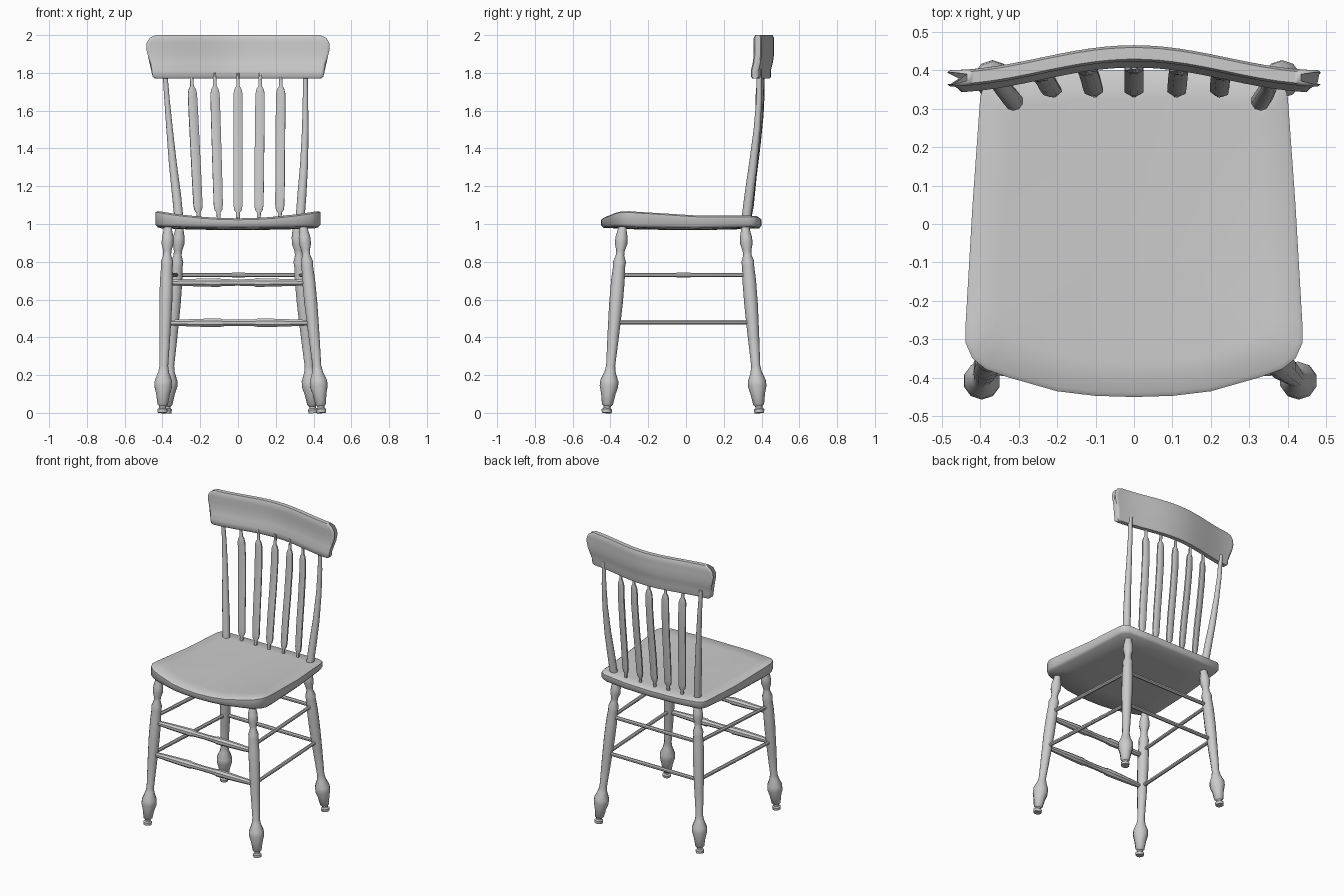
import bpy, bmesh, math
from mathutils import Vector

if "Cube" in bpy.data.objects:
    bpy.data.objects.remove(bpy.data.objects["Cube"])


def finish(name, bm, angle=40):
    bmesh.ops.recalc_face_normals(bm, faces=bm.faces)
    me = bpy.data.meshes.new(name)
    bm.to_mesh(me)
    bm.free()
    ob = bpy.data.objects.new(name, me)
    bpy.context.collection.objects.link(ob)
    bpy.ops.object.select_all(action='DESELECT')
    ob.select_set(True)
    bpy.context.view_layer.objects.active = ob
    bpy.ops.object.shade_smooth_by_angle(angle=math.radians(angle))
    return ob


def loft(bm, rings):
    """Skin a list of closed rings of points and cap both ends."""
    rings = [[bm.verts.new(p) for p in ring] for ring in rings]
    n = len(rings[0])
    for a, b in zip(rings, rings[1:]):
        for i in range(n):
            j = (i + 1) % n
            bm.faces.new((a[i], a[j], b[j], b[i]))
    bm.faces.new(rings[0])
    bm.faces.new(rings[-1])


def turned(name, path, sides=10, twist=0, angle=40):
    """Spindle through (centre, radius, depth radius) stations."""
    axis = (Vector(path[-1][0]) - Vector(path[0][0])).normalized()
    side = Vector((1, 0, 0)) if abs(axis.z) > 0.5 else Vector((0, 0, 1))
    u = (side - axis * side.dot(axis)).normalized()
    v = axis.cross(u)
    u, v = (u * math.cos(twist) + v * math.sin(twist),
            v * math.cos(twist) - u * math.sin(twist))
    rings = []
    for c, ra, rb in path:
        angs = [2 * math.pi * (i + 0.5) / sides for i in range(sides)]
        rings.append([Vector(c) + u * ra * math.cos(t) + v * rb * math.sin(t) for t in angs])
    bm = bmesh.new()
    loft(bm, rings)
    return finish(name, bm, angle)


# Seat: outline rings scaled inward over a dished top and a slightly bowed underside
half = [(0.10, -0.447), (0.20, -0.435), (0.33, -0.398), (0.385, -0.378), (0.42, -0.35),
        (0.438, -0.31), (0.438, -0.26), (0.42, 0.05), (0.40, 0.33), (0.39, 0.365),
        (0.36, 0.385), (0.20, 0.397)]
outline = [(0, -0.45)] + half + [(0, 0.40)] + [(-x, y) for x, y in reversed(half)]


def seat_top(x, y):
    return 1.03 + (x / 0.44) ** 2 * (0.018 + 0.024 * min(1, max(0, -y / 0.33)))


def seat_bottom(x, y):
    return 0.967 + 0.012 * (x / 0.44) ** 2 + 0.012 * (y / 0.42) ** 2


def seat_ring(s, f, dz):
    return [(x * s, y * s, f(x * s, y * s) + dz) for x, y in outline]


bm = bmesh.new()
loft(bm, [seat_ring(s, seat_top, 0) for s in (0.05, 0.3, 0.55, 0.8, 0.975)]
     + [seat_ring(1, seat_top, -0.008), seat_ring(1, seat_bottom, 0.014)]
     + [seat_ring(s, seat_bottom, 0) for s in (0.97, 0.6, 0.05)])
finish("seat", bm, 50)

# Legs: one turned profile along four splayed centre lines (top at z=1, foot at z=0)
leg_profile = [(1.0, 0.022), (0.965, 0.024), (0.93, 0.032), (0.895, 0.033), (0.86, 0.023),
               (0.835, 0.022), (0.80, 0.034), (0.775, 0.032), (0.70, 0.036), (0.58, 0.036),
               (0.42, 0.031), (0.25, 0.024), (0.215, 0.030), (0.17, 0.048), (0.14, 0.049),
               (0.10, 0.038), (0.045, 0.029), (0.035, 0.019), (0.025, 0.019), (0.018, 0.028),
               (0.0, 0.026)]
legs = {
    "front_left_leg": ((-0.370, -0.335), (-0.400, -0.42)),
    "front_right_leg": ((0.345, -0.335), (0.442, -0.42)),
    "back_left_leg": ((-0.308, 0.312), (-0.378, 0.388)),
    "back_right_leg": ((0.308, 0.312), (0.398, 0.388)),
}


def on_leg(name, z):
    top, foot = (Vector(p) for p in legs[name])
    p = foot.lerp(top, z)
    return Vector((p.x, p.y, z))


for name in legs:
    turned(name, [(on_leg(name, z), r, r) for z, r in leg_profile])

# Stretchers: plain rods at sides and back, turned ones in front
plain = [(0, 0.012), (0.5, 0.013), (1, 0.012)]
fancy = [(0, 0.014), (0.08, 0.018), (0.25, 0.023), (0.37, 0.025), (0.39, 0.020), (0.5, 0.018),
         (0.61, 0.020), (0.63, 0.025), (0.75, 0.023), (0.92, 0.018), (1, 0.014)]
for label, a, b, levels, prof in (
        ("left", "front_left_leg", "back_left_leg", (0.73, 0.48), plain),
        ("right", "front_right_leg", "back_right_leg", (0.73, 0.48), plain),
        ("back", "back_left_leg", "back_right_leg", (0.73, 0.48), plain),
        ("front", "front_left_leg", "front_right_leg", (0.69, 0.477), fancy)):
    for pos, z in zip(("upper", "lower"), levels):
        pa, pb = on_leg(a, z), on_leg(b, z)
        turned(f"{label}_{pos}_stretcher", [(pa.lerp(pb, t), r, r) for t, r in prof], 8)

# Back posts: gently bowed, tapering upward
for name, xs in (("left_back_post", (-0.312, -0.325, -0.345, -0.362, -0.376, -0.388)),
                 ("right_back_post", (0.328, 0.338, 0.350, 0.356, 0.357, 0.356))):
    stations = zip(xs, (0.318, 0.334, 0.356, 0.376, 0.387, 0.388),
                   (1.02, 1.15, 1.32, 1.50, 1.66, 1.82),
                   (0.025, 0.025, 0.022, 0.018, 0.015, 0.013))
    turned(name, [((x, y, z), r, r) for x, y, z, r in stations])

# Back slats: flat paddles with thin round ends
slat = [(1.02, 0.338, 0.010, 0.010), (1.06, 0.342, 0.011, 0.010), (1.075, 0.344, 0.022, 0.012),
        (1.10, 0.347, 0.026, 0.013), (1.25, 0.362, 0.027, 0.013), (1.42, 0.383, 0.027, 0.013),
        (1.58, 0.399, 0.027, 0.013), (1.69, 0.404, 0.026, 0.013), (1.715, 0.405, 0.020, 0.012),
        (1.73, 0.406, 0.010, 0.010), (1.80, 0.410, 0.009, 0.009)]
for i, (xb, xt) in enumerate(((-0.208, -0.247), (-0.102, -0.125), (0, 0),
                              (0.110, 0.118), (0.221, 0.227))):
    path = []
    for z, y, w, d in slat:
        t = (z - 1.02) / 0.78
        path.append(((xb + (xt - xb) * t, y - t * 0.4 * xt * xt, z), w, d))
    turned(f"back_slat_{i + 1}", path, 8, twist=-xt * 0.8)

# Crest rail: curved board with flared rounded ends
rows = [(1.77, 0.440, -0.014), (1.78, 0.452, -0.016), (1.81, 0.455, -0.016), (1.85, 0.462, -0.006),
        (1.89, 0.477, 0), (1.93, 0.486, 0), (1.96, 0.483, 0), (1.985, 0.468, 0), (2.0, 0.435, 0)]
bm = bmesh.new()
cols = 24


def crest_ring(u):
    front, back = [], []
    for k, (z, w, shift) in enumerate(rows):
        x = u * w
        y = 0.379 + 0.065 * (1 + math.cos(math.pi * x / 0.487)) / 2 + shift
        t = 0.015 if k in (0, len(rows) - 1) else 0.021
        if abs(u) == 1:
            t -= 0.006
        front.append((x, y - t, z))
        back.append((x, y + t, z))
    return front + back[::-1]


us = [-1, -0.985] + [-0.96 + 1.92 * i / cols for i in range(cols + 1)] + [0.985, 1]
loft(bm, [crest_ring(u) for u in us])
finish("crest_rail", bm, 50)
